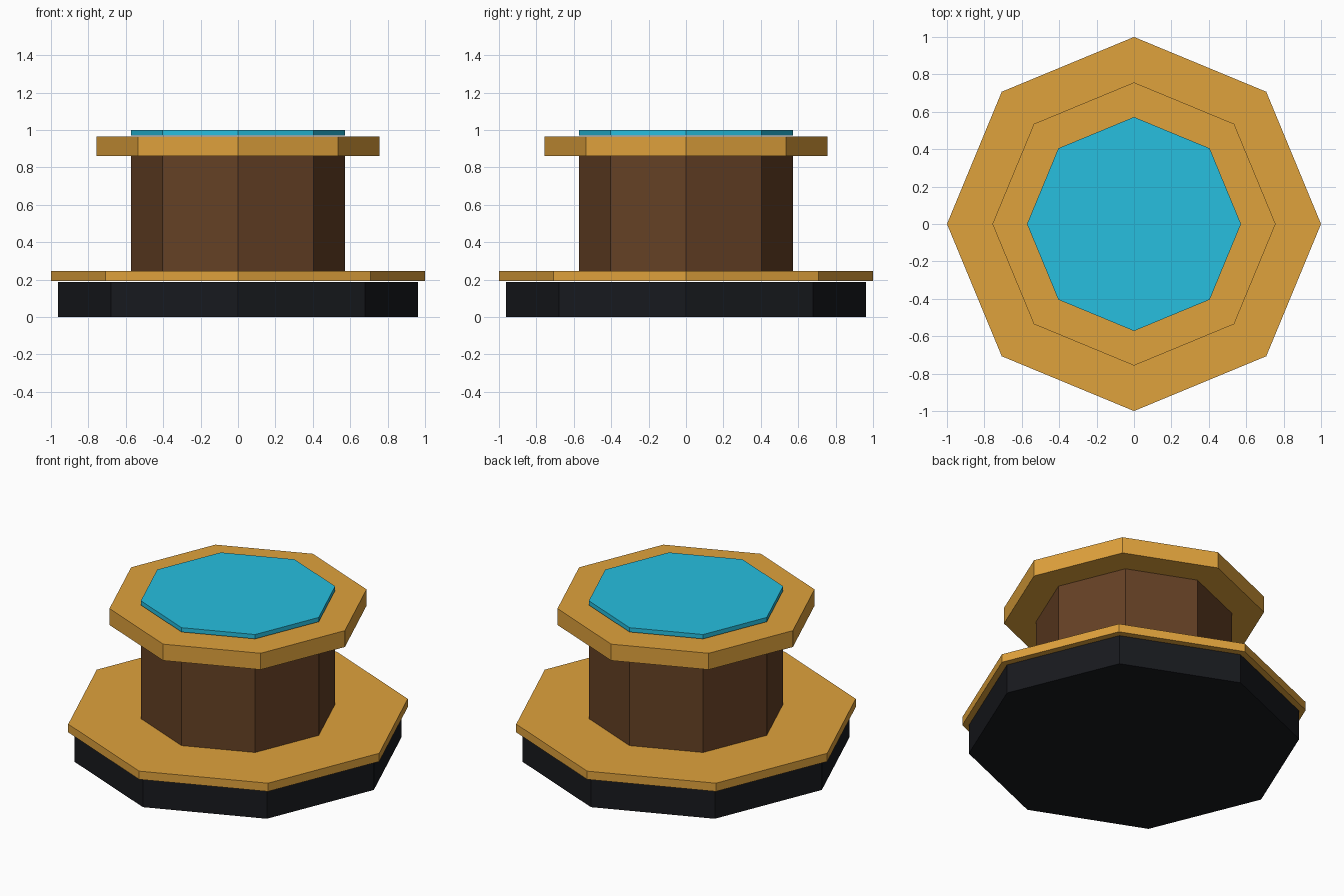
import bpy

if "Cube" in bpy.data.objects:
    bpy.data.objects.remove(bpy.data.objects["Cube"])


def material(name, color):
    m = bpy.data.materials.new(name)
    m.diffuse_color = (*color, 1)
    m.use_nodes = True
    m.node_tree.nodes["Principled BSDF"].inputs["Base Color"].default_value = m.diffuse_color
    return m


def octagon(name, radius, bottom, top, mat):
    # Eight-sided prism with corners on the x and y axes
    bpy.ops.mesh.primitive_cylinder_add(vertices=8, radius=radius, depth=top - bottom,
                                        location=(0, 0, (bottom + top) / 2))
    obj = bpy.context.object
    obj.name = name
    obj.data.materials.append(mat)
    return obj


black = material("black", (0.009, 0.010, 0.013))
gold = material("gold", (0.74, 0.36, 0.045))
brown = material("brown", (0.13, 0.052, 0.018))
cyan = material("cyan", (0.02, 0.52, 0.74))

# Stacked tiers from the floor up
octagon("base", 0.962, 0.0, 0.188, black)
octagon("base_plate", 1.0, 0.192, 0.245, gold)
octagon("column", 0.572, 0.245, 0.86, brown)
octagon("top_rim", 0.757, 0.86, 0.965, gold)
octagon("top_panel", 0.572, 0.972, 1.0, cyan)
